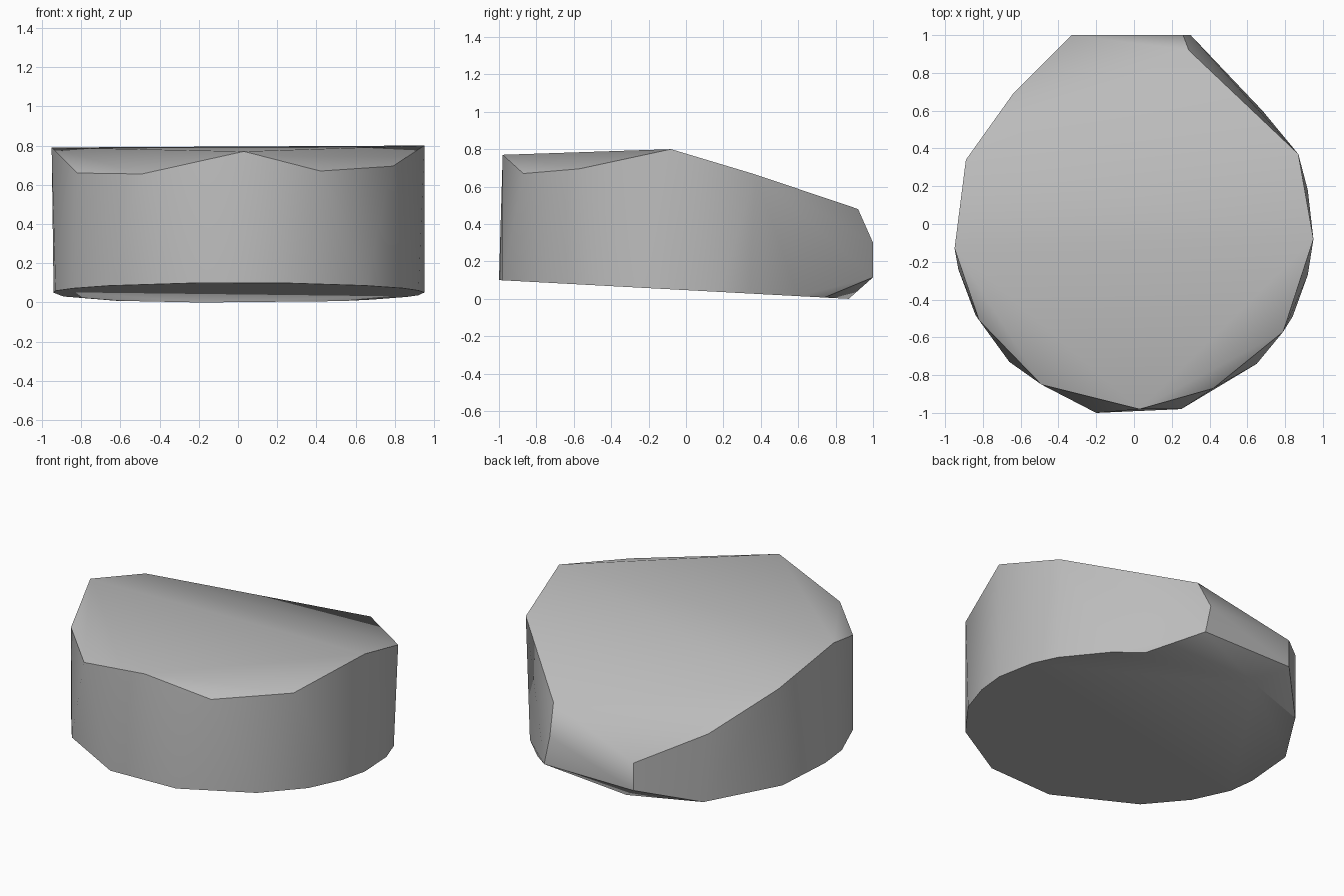
import bpy
import bmesh
import math

default_cube = bpy.data.objects.get("Cube")
if default_cube:
    bpy.data.objects.remove(default_cube, do_unlink=True)


def make_material(name, colour):
    material = bpy.data.materials.new(name)
    material.use_nodes = True
    material.diffuse_color = colour
    shader = material.node_tree.nodes["Principled BSDF"]
    shader.inputs["Base Color"].default_value = colour
    return material


def base_height(y):
    """The underside is a plane that drops gently towards the back."""
    return 0.0465 - 0.0535 * y


# Underside outline (x, y), counter-clockwise from the back
underside = [
    (-0.19, 0.87), (-0.62, 0.71), (-0.89, 0.3), (-0.94, -0.06),
    (-0.93, -0.24), (-0.84, -0.48), (-0.66, -0.73), (-0.2, -1),
    (0.25, -0.98), (0.65, -0.74), (0.84, -0.49), (0.92, -0.27),
    (0.95, -0.08), (0.92, 0.18), (0.86, 0.34), (0.68, 0.6), (0.53, 0.74),
]

# Upper rim, with worn corners at the front and a slope to the back
rim = [
    (-0.64, 0.69, 0.44), (-0.89, 0.34, 0.66), (-0.95, -0.13, 0.79),
    (-0.82, -0.51, 0.66), (-0.49, -0.85, 0.655), (0.03, -0.98, 0.77),
    (0.42, -0.87, 0.67), (0.79, -0.57, 0.695), (0.95, -0.08, 0.8),
    (0.87, 0.37, 0.665), (0.29, 0.92, 0.48),
]

# Small upright facet at the back
back_facet = [
    (-0.33, 1, 0.29), (-0.33, 1, 0.115), (0.3, 1, 0.115), (0.26, 1, 0.3),
]

# Wrap the chipped boulder around its corner points
corners = [(x, y, base_height(y)) for x, y in underside] + rim + back_facet
bm = bmesh.new()
for corner in corners:
    bm.verts.new(corner)
hull = bmesh.ops.convex_hull(bm, input=bm.verts[:])
unused = set(hull["geom_interior"]) | set(hull["geom_unused"])
spare = [v for v in unused if isinstance(v, bmesh.types.BMVert)]
bmesh.ops.delete(bm, geom=spare, context="VERTS")

# Merge the flat triangles of the underside and back facet
bmesh.ops.dissolve_limit(bm, angle_limit=math.radians(1),
                         verts=bm.verts[:], edges=bm.edges[:])
bmesh.ops.recalc_face_normals(bm, faces=bm.faces[:])

mesh = bpy.data.meshes.new("boulder")
bm.to_mesh(mesh)
bm.free()
mesh.materials.append(make_material("stone_grey", (0.5, 0.5, 0.5, 1)))
boulder = bpy.data.objects.new("boulder", mesh)
bpy.context.collection.objects.link(boulder)

# Soft shading across the gentle facets, crisp edges elsewhere
bpy.ops.object.select_all(action="DESELECT")
boulder.select_set(True)
bpy.context.view_layer.objects.active = boulder
bpy.ops.object.shade_smooth_by_angle(angle=math.radians(35))
